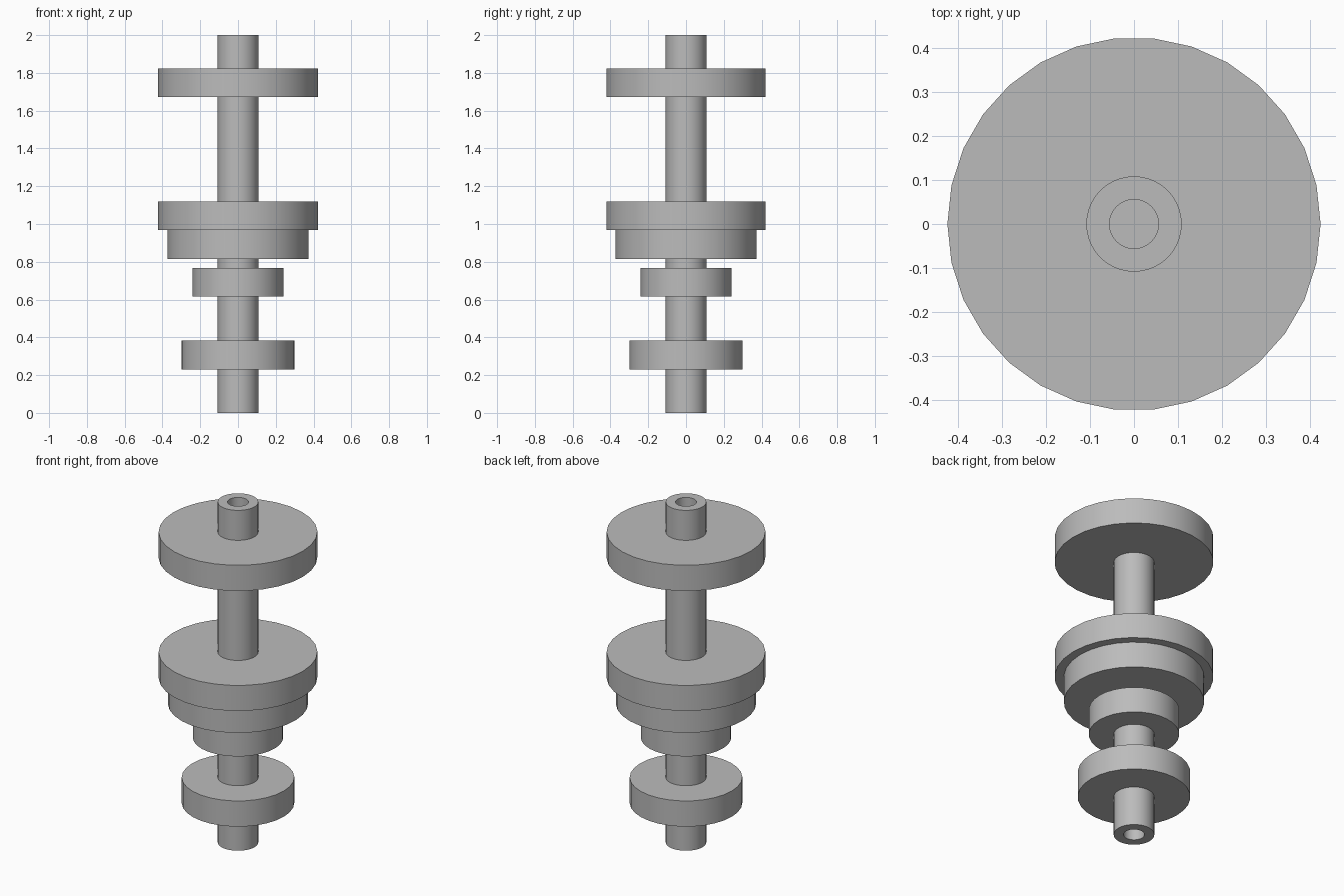
import bpy
import bmesh
import math

cube = bpy.data.objects.get("Cube")
if cube:
    bpy.data.objects.remove(cube, do_unlink=True)

steel = bpy.data.materials.new("grey_steel")
steel.use_nodes = True
colour = (0.5, 0.5, 0.5, 1.0)
steel.diffuse_color = colour
steel.node_tree.nodes["Principled BSDF"].inputs["Base Color"].default_value = colour


def finish(bm, name):
    """Turn the bmesh into a smooth shaded object with sharp rims."""
    bmesh.ops.recalc_face_normals(bm, faces=bm.faces)
    mesh = bpy.data.meshes.new(name)
    bm.to_mesh(mesh)
    bm.free()
    mesh.materials.append(steel)
    obj = bpy.data.objects.new(name, mesh)
    bpy.context.collection.objects.link(obj)
    bpy.ops.object.select_all(action="DESELECT")
    obj.select_set(True)
    bpy.context.view_layer.objects.active = obj
    bpy.ops.object.shade_smooth_by_angle(angle=math.radians(30))
    return obj


def ring(bm, radius, z, sides):
    return [bm.verts.new((radius * math.cos(math.tau * i / sides),
                          radius * math.sin(math.tau * i / sides), z))
            for i in range(sides)]


def bridge(bm, a, b):
    for i in range(len(a)):
        j = (i + 1) % len(a)
        bm.faces.new((a[i], a[j], b[j], b[i]))


def disc(name, radius, bottom, top, sides=30):
    bm = bmesh.new()
    low, high = ring(bm, radius, bottom, sides), ring(bm, radius, top, sides)
    bridge(bm, low, high)
    bm.faces.new(low)
    bm.faces.new(high)
    return finish(bm, name)


def tube(name, outer, inner, bottom, top, sides=64):
    bm = bmesh.new()
    profile = [(outer, bottom), (outer, top), (inner, top), (inner, bottom)]
    rings = [ring(bm, r, z, sides) for r, z in profile]
    for i in range(4):
        bridge(bm, rings[i], rings[(i + 1) % 4])
    return finish(bm, name)


# Hollow shaft running the full height
tube("hollow_shaft", 0.108, 0.0555, 0.0, 2.0)

# Solid discs stacked along the shaft
disc("top_disc", 0.423, 1.673, 1.824)
disc("middle_disc", 0.423, 0.968, 1.118)
disc("middle_step_disc", 0.374, 0.816, 0.968)
disc("small_disc", 0.241, 0.616, 0.767)
disc("lower_disc", 0.30, 0.231, 0.382)
